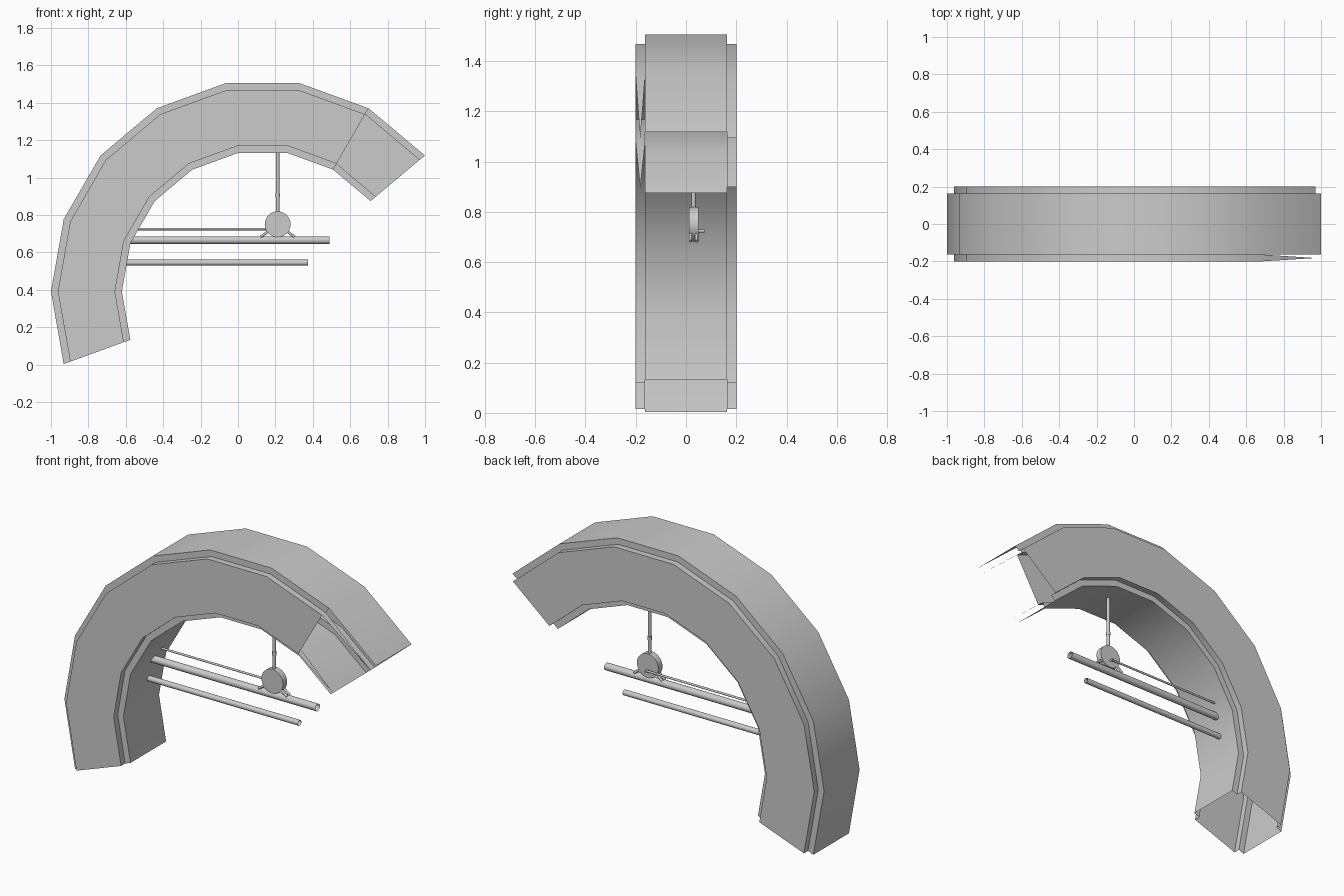
import bpy, bmesh, math
from mathutils import Vector

if "Cube" in bpy.data.objects:
    bpy.data.objects.remove(bpy.data.objects["Cube"])

CX, CZ = 0.132, 0.39          # centre of the arc
ANGLES = range(200, 39, -20)  # lower left end to upper right end


def finish(name, bm, angle=40):
    bmesh.ops.recalc_face_normals(bm, faces=bm.faces[:])
    me = bpy.data.meshes.new(name)
    bm.to_mesh(me)
    bm.free()
    ob = bpy.data.objects.new(name, me)
    bpy.context.collection.objects.link(ob)
    bpy.ops.object.select_all(action='DESELECT')
    ob.select_set(True)
    bpy.context.view_layer.objects.active = ob
    bpy.ops.object.shade_smooth_by_angle(angle=math.radians(angle))
    return ob


def rod(name, a, b, r, caps=True, r2=None, segs=16):
    a, b = Vector(a), Vector(b)
    bm = bmesh.new()
    bmesh.ops.create_cone(bm, cap_ends=caps, segments=segs, radius1=r,
                          radius2=r if r2 is None else r2, depth=(b - a).length)
    rot = (b - a).to_track_quat('Z', 'Y').to_matrix().to_4x4()
    bm.transform(rot)
    bmesh.ops.translate(bm, verts=bm.verts, vec=(a + b) / 2)
    return finish(name, bm)


def arc_point(y, r, deg):
    t = math.radians(deg)
    return (CX + r * math.cos(t), y, CZ + r * math.sin(t))


# Curved shell: box section with stepped corners, open at both ends
W, S, RO, RI, D = 0.2, 0.163, 1.132, 0.753, 0.037
section = [(-S, RO), (S, RO), (S, RO - D), (W, RO - D), (W, RI + D), (S, RI + D),
           (S, RI), (-S, RI), (-S, RI + D), (-W, RI + D), (-W, RO - D), (-S, RO - D)]
n = len(section)
bm = bmesh.new()
rings = [[bm.verts.new(arc_point(y, r, d)) for y, r in section] for d in ANGLES]
last = len(rings) - 2
for k in range(len(rings) - 1):
    p, q = rings[k], rings[k + 1]
    for i in range(n):
        j = (i + 1) % n
        if k == last and i >= 7:      # front side is open at the upper end
            if i in (8, 10):          # step ledges taper to a point
                tip = bm.verts.new(arc_point(-0.182, section[i][1], 40))
                bm.faces.new((p[i], p[j], tip))
            continue
        bm.faces.new((p[i], p[j], q[j], q[i]))
bmesh.ops.delete(bm, geom=[v for v in bm.verts if not v.link_faces], context='VERTS')
finish("curved_shell", bm)

# Open horizontal tubes and thin rod
Y = 0.03
rod("upper_tube", (-0.59, Y, 0.665), (0.49, Y, 0.665), 0.021, caps=False)
rod("lower_tube", (-0.60, Y, 0.545), (0.375, Y, 0.545), 0.016, caps=False)
rod("thin_rod", (-0.56, 0.06, 0.724), (0.21, 0.06, 0.724), 0.006)

# Hanging disc, its side pin and stem
C = (0.212, Y, 0.75)
rod("disc", (C[0], 0.011, C[2]), (C[0], 0.049, C[2]), 0.069, segs=32)
rod("side_pin", (C[0], Y, 0.724), (C[0], 0.073, 0.724), 0.006)
rod("stem", (C[0], Y, 0.80), (C[0], Y, 1.14), 0.009)
rod("stem_collar", (C[0], Y, 0.895), (C[0], Y, 0.915), 0.012)

# Splayed clamp legs resting on the upper tube
for side, label in ((-1, "left"), (1, "right")):
    for y, end in ((0.018, "front"), (0.042, "back")):
        rod(f"clamp_leg_{label}_{end}", (C[0] + side * 0.04, y, 0.72),
            (C[0] + side * 0.09, y, 0.683), 0.007, segs=10)
